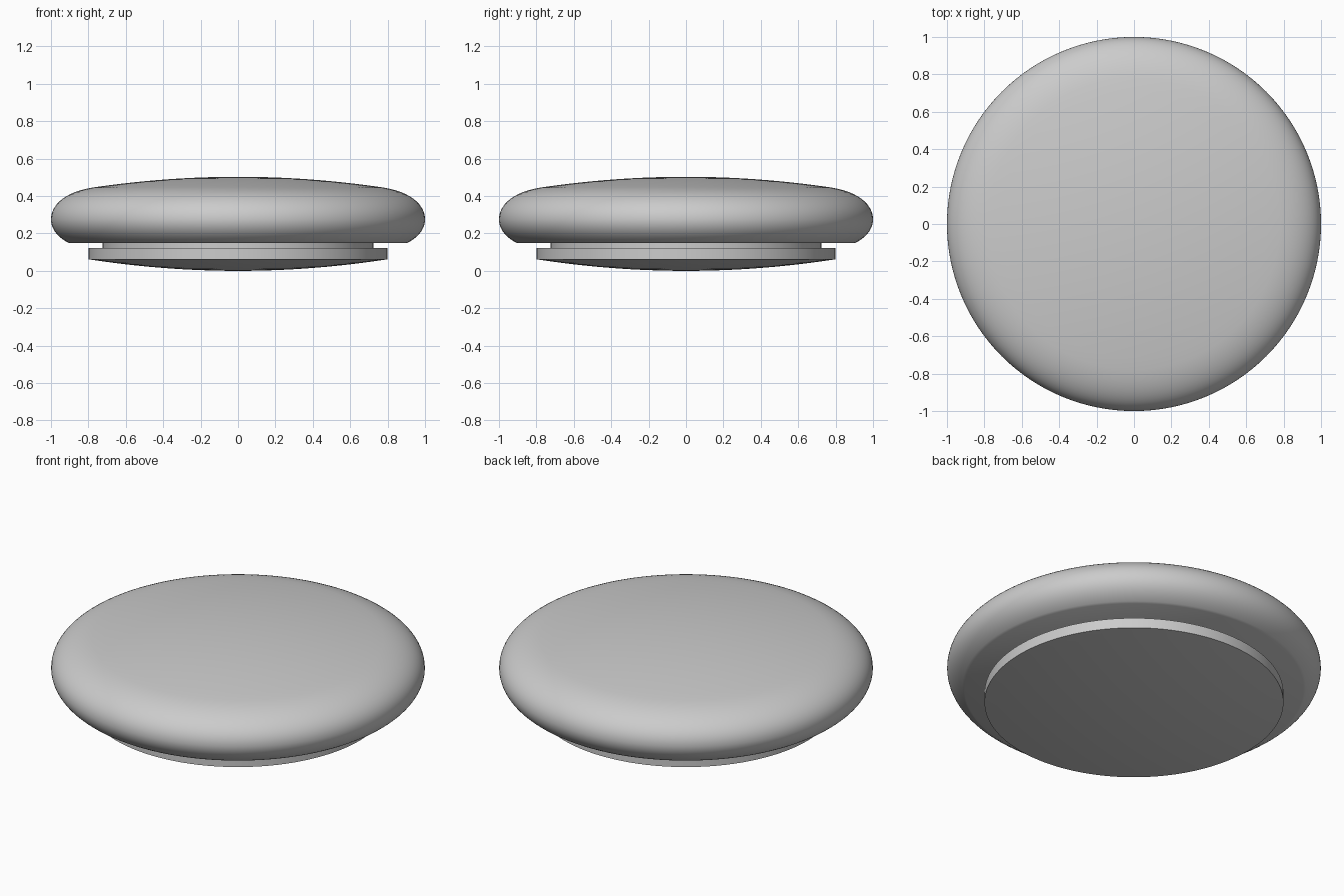
import bpy, bmesh, math
from mathutils import Vector
from mathutils.geometry import interpolate_bezier

cube = bpy.data.objects.get("Cube")
if cube:
    bpy.data.objects.remove(cube, do_unlink=True)

SEGMENTS = 128

grey = bpy.data.materials.new("plain grey")
grey.use_nodes = True
colour = (0.6, 0.6, 0.6, 1)
grey.diffuse_color = colour
grey.node_tree.nodes["Principled BSDF"].inputs["Base Color"].default_value = colour


def lathe(name, profile):
    """Turn an (radius, height) outline around the z axis."""
    bm = bmesh.new()
    verts = [bm.verts.new((r, 0, z)) for r, z in profile]
    edges = [bm.edges.new(pair) for pair in zip(verts, verts[1:])]
    bmesh.ops.spin(bm, geom=verts + edges, cent=(0, 0, 0), axis=(0, 0, 1),
                   angle=math.tau, steps=SEGMENTS, use_duplicate=False)
    bmesh.ops.remove_doubles(bm, verts=bm.verts, dist=1e-4)
    bmesh.ops.recalc_face_normals(bm, faces=bm.faces)
    mesh = bpy.data.meshes.new(name)
    bm.to_mesh(mesh)
    bm.free()
    mesh.materials.append(grey)
    obj = bpy.data.objects.new(name, mesh)
    bpy.context.collection.objects.link(obj)
    bpy.ops.object.select_all(action="DESELECT")
    obj.select_set(True)
    bpy.context.view_layer.objects.active = obj
    bpy.ops.object.shade_smooth_by_angle(angle=math.radians(30))
    return obj


def bezier(*points, count=14):
    path = interpolate_bezier(*[Vector((r, z, 0)) for r, z in points], count)
    return [(p.x, p.y) for p in path]


def dome(radius, rim, pole, steps=12):
    """Shallow parabolic cap from the pole out to the rim."""
    return [(radius * i / steps, pole + (rim - pole) * (i / steps) ** 2)
            for i in range(steps + 1)]


# Rounded cap: shallow crown, full shoulder, tucked lower edge, flat underside
crown = dome(0.78, 0.445, 0.503)
shoulder = bezier((0.78, 0.445), (0.93, 0.42), (1, 0.35), (1, 0.275))
tuck = bezier((1, 0.275), (1, 0.225), (0.965, 0.18), (0.907, 0.15))
lathe("rounded_cap", crown + shoulder[1:] + tuck[1:] + [(0, 0.15)])

# Recessed neck between cap and base
lathe("neck", [(0, 0.16), (0.725, 0.16), (0.725, 0.115), (0, 0.115)])

# Base disc with a slightly bulged underside
lathe("base_disc", dome(0.8, 0.062, 0) + [(0.8, 0.122), (0, 0.122)])
